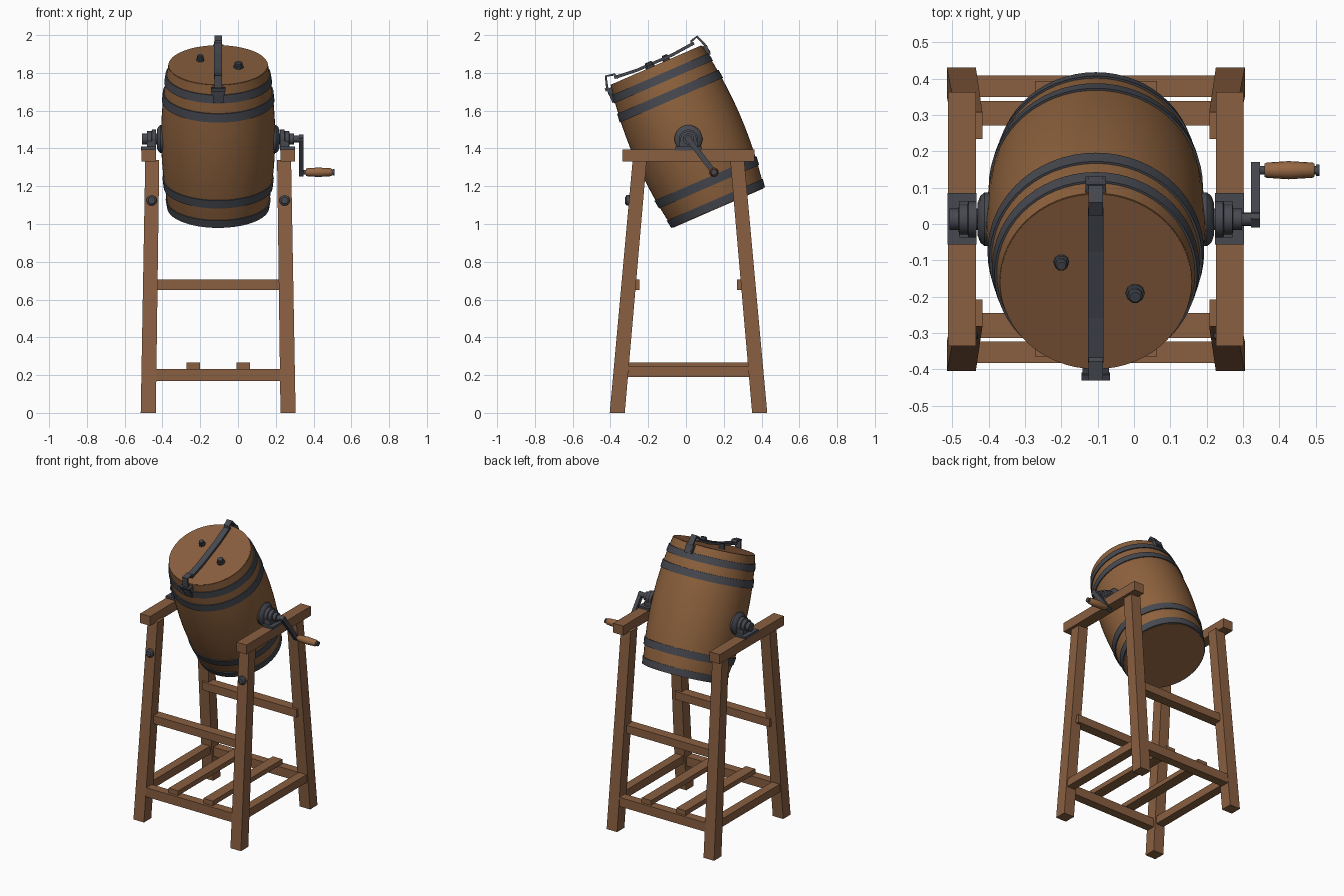
import bpy, bmesh, math
from mathutils import Matrix, Vector

if "Cube" in bpy.data.objects:
    bpy.data.objects.remove(bpy.data.objects["Cube"])

CX, CY = -0.105, 0.013          # frame centre
AX = Vector((CX, 0.013, 1.45))  # pivot axle
TILT = math.radians(23.5)
LEN = 0.82                      # barrel length
BASE = Vector((CX, 0.17, 1.087))
BARREL = Matrix.Translation(BASE) @ Matrix.Rotation(TILT, 4, 'X')
LID = BARREL @ Matrix.Translation((0, 0, LEN))


def material(name, rgb):
    m = bpy.data.materials.new(name)
    m.diffuse_color = (*rgb, 1)
    m.use_nodes = True
    m.node_tree.nodes["Principled BSDF"].inputs["Base Color"].default_value = m.diffuse_color
    return m


FRAME = material("frame_wood", (0.25, 0.115, 0.052))
STAVE = material("stave_wood", (0.27, 0.122, 0.047))
HEAD = material("head_wood", (0.25, 0.112, 0.048))
GRIP = material("grip_wood", (0.30, 0.135, 0.055))
METAL = material("dark_metal", (0.062, 0.066, 0.08))


def finish(name, bm, mat, matrix=None, smooth=False):
    bmesh.ops.recalc_face_normals(bm, faces=bm.faces)
    me = bpy.data.meshes.new(name)
    bm.to_mesh(me)
    bm.free()
    ob = bpy.data.objects.new(name, me)
    bpy.context.collection.objects.link(ob)
    me.materials.append(mat)
    if matrix:
        ob.matrix_world = matrix
    if smooth:
        bpy.ops.object.select_all(action='DESELECT')
        ob.select_set(True)
        bpy.context.view_layer.objects.active = ob
        bpy.ops.object.shade_smooth_by_angle(angle=math.radians(35))
    return ob


def box(name, lo, hi, mat, matrix=None):
    bm = bmesh.new()
    bmesh.ops.create_cube(bm, size=1)
    for v in bm.verts:
        v.co = [(a + b) / 2 + c * (b - a) for a, b, c in zip(lo, hi, v.co)]
    return finish(name, bm, mat, matrix)


def lathe(name, profile, mat, matrix=None, seg=32, smooth=True):
    """Closed solid of (radius, height) rings about local z."""
    bm = bmesh.new()
    rings = [[bm.verts.new((r * math.cos(2 * math.pi * i / seg),
                            r * math.sin(2 * math.pi * i / seg), z))
              for i in range(seg)] for r, z in profile]
    for a, b in zip(rings, rings[1:]):
        for i in range(seg):
            j = (i + 1) % seg
            bm.faces.new((a[i], a[j], b[j], b[i]))
    bm.faces.new(rings[0])
    bm.faces.new(rings[-1])
    return finish(name, bm, mat, matrix, smooth)


def strap(name, path, width, thick, matrix):
    """Flat bar following (y, z) points, extruded across x."""
    bm = bmesh.new()
    pts = [Vector(p) for p in path]
    rows = []
    for i, p in enumerate(pts):
        d = (pts[min(i + 1, len(pts) - 1)] - pts[max(i - 1, 0)]).normalized()
        n = Vector((-d.y, d.x)) * thick / 2
        rows.append([bm.verts.new((x, *q)) for x, q in
                     ((-width / 2, p + n), (width / 2, p + n),
                      (width / 2, p - n), (-width / 2, p - n))])
    for a, b in zip(rows, rows[1:]):
        for i in range(4):
            j = (i + 1) % 4
            bm.faces.new((a[i], a[j], b[j], b[i]))
    bm.faces.new(rows[0])
    bm.faces.new(rows[-1])
    return finish(name, bm, METAL, matrix)


# Splayed legs
for sx in (-1, 1):
    for sy in (-1, 1):
        bm = bmesh.new()
        bmesh.ops.create_cube(bm, size=1)
        for v in bm.verts:
            top = v.co.z > 0
            x, y, w = (0.349, 0.258, 0.074) if top else (0.370, 0.377, 0.08)
            v.co = (CX + sx * x + v.co.x * w, CY + sy * y + v.co.y * w,
                    1.34 if top else 0)
        finish("leg", bm, FRAME)

# Side beams, rails and slats
for s in (-1, 1):
    x = CX + s * 0.368
    box("top_beam", (x - 0.038, -0.336, 1.33), (x + 0.038, 0.363, 1.395), FRAME)
    box("side_rail", (x - 0.03, CY - 0.34, 0.19), (x + 0.03, CY + 0.34, 0.245), FRAME)
    y = CY + s * 0.366
    box("lower_rail", (CX - 0.37, y - 0.03, 0.17), (CX + 0.37, y + 0.03, 0.233), FRAME)
    y = CY + s * 0.292
    box("middle_rail", (CX - 0.36, y - 0.034, 0.65), (CX + 0.36, y + 0.034, 0.705), FRAME)
    x = CX + s * 0.132
    box("floor_slat", (x - 0.036, -0.365, 0.233), (x + 0.036, 0.393, 0.266), FRAME)
    # Bolt on the front leg
    lathe("leg_bolt", [(0.028, 0), (0.028, 0.022), (0.018, 0.03)], METAL,
          Matrix.Translation((CX + s * 0.352, -0.292, 1.125))
          @ Matrix.Rotation(math.pi / 2, 4, 'X'), 16)


# Barrel body, heads and hoops
def radius(s):
    return 0.264 + 0.038 * (1 - (2 * s / LEN - 1) ** 2)


N = 14
lathe("barrel_staves", [(radius(LEN * i / N), LEN * i / N) for i in range(N + 1)],
      STAVE, BARREL, 60)
for z in (-0.003, LEN - 0.001):
    lathe("barrel_head", [(0.262, z), (0.262, z + 0.004)], HEAD, BARREL, 60)
for a, b in ((0.0, 0.045), (0.12, 0.168), (0.62, 0.668), (0.725, 0.77)):
    bm_profile = [(radius(a) - 0.006, a), (radius(a) + 0.006, a),
                  (radius(b) + 0.006, b), (radius(b) - 0.006, b)]
    lathe("hoop", bm_profile, METAL, BARREL, 60)

# Lid clamp bar, end hooks and brackets
strap("clamp_bar", [(-0.23, 0.03), (-0.1, 0.018), (0.1, 0.018), (0.23, 0.03)], 0.042, 0.016, LID)
strap("front_hook", [(-0.212, 0.02), (-0.222, 0.045), (-0.268, 0.055),
                     (-0.285, 0.0), (-0.288, -0.05)], 0.04, 0.012, LID)
strap("back_hook", [(0.212, 0.02), (0.222, 0.045), (0.258, 0.055),
                    (0.278, 0.0), (0.286, -0.05)], 0.04, 0.012, LID)
box("front_bracket", (-0.036, -0.292, -0.045), (0.036, -0.262, -0.01), METAL, LID)
box("front_latch_plate", (-0.027, -0.292, -0.09), (0.027, -0.27, -0.04), METAL, LID)
box("back_bracket", (-0.028, 0.262, -0.06), (0.028, 0.288, -0.005), METAL, LID)
box("front_hinge_pin", (-0.039, -0.3, -0.02), (0.039, -0.283, -0.003), METAL, LID)

# Knobs on the lid
for x, y, r in ((-0.095, 0.06, 0.021), (0.108, -0.033, 0.026)):
    lathe("lid_knob", [(r, 0), (r, 0.014), (r * 0.8, 0.016), (r * 0.8, 0.03), (r * 0.6, 0.034)],
          METAL, LID @ Matrix.Translation((x, y, 0)), 10)

# Trunnions and bearings, mirrored on both sides
for s in (-1, 1):
    out = Matrix.Translation(AX) @ Matrix.Rotation(s * math.pi / 2, 4, 'Y')
    lathe("trunnion_flange", [(0.074, 0.285), (0.074, 0.306), (0.064, 0.318), (0.045, 0.325)],
          METAL, out)
    lathe("bearing", [(0.03, 0.32), (0.03, 0.328), (0.05, 0.328), (0.05, 0.35), (0.042, 0.353),
                      (0.042, 0.376), (0.029, 0.378), (0.029, 0.402)], METAL, out)
    x = CX + s * 0.368
    box("bearing_plate", (x - 0.04, -0.056, 1.39), (x + 0.04, 0.085, 1.409), METAL)
    x = CX + s * 0.352
    box("bearing_foot", (x - 0.024, CY - 0.05, 1.405), (x + 0.024, CY + 0.05, 1.44), METAL)

# Crank: shaft, arm, pin and grip
out = Matrix.Translation(AX) @ Matrix.Rotation(math.pi / 2, 4, 'Y')
lathe("crank_shaft", [(0.018, 0.39), (0.018, 0.452)], METAL, out, 16)
grip = Vector((CX, 0.148, 1.274))
d = grip - AX
arm = Matrix.Translation(AX) @ Matrix.Rotation(math.atan2(d.z, d.y), 4, 'X')
box("crank_arm", (0.427, -0.018, -0.014), (0.452, d.length + 0.018, 0.014), METAL, arm)
pin = Matrix.Translation(grip) @ Matrix.Rotation(math.pi / 2, 4, 'Y')
lathe("grip_pin", [(0.012, 0.44), (0.012, 0.606), (0.016, 0.606), (0.016, 0.615)], METAL, pin, 16)
lathe("grip", [(0.018, 0.464), (0.021, 0.47), (0.025, 0.53), (0.021, 0.596), (0.017, 0.602)],
      GRIP, pin, 16)
